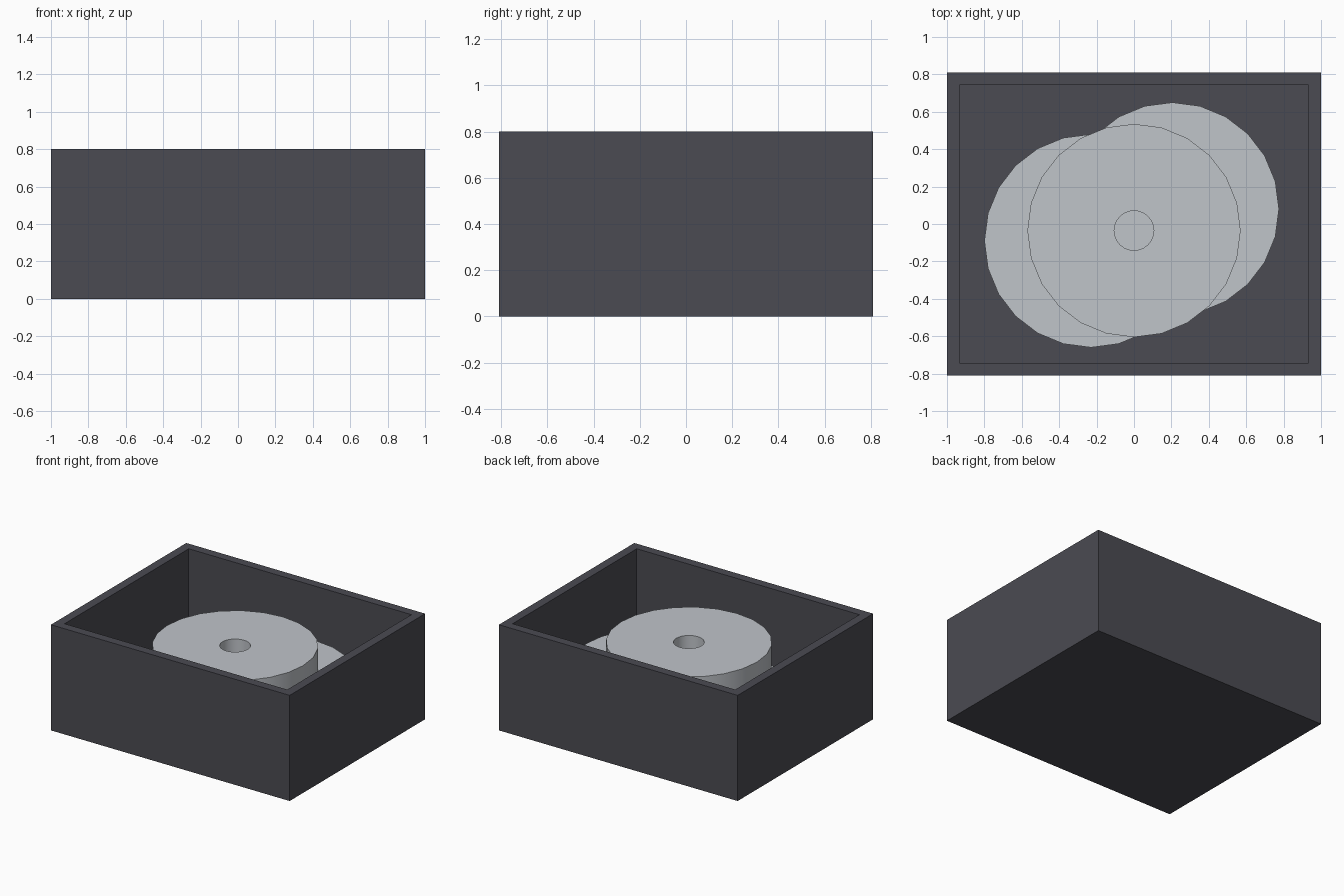
import bpy, bmesh
from mathutils import Matrix

cube = bpy.data.objects.get("Cube")
if cube:
    bpy.data.objects.remove(cube, do_unlink=True)


def material(name, rgb):
    mat = bpy.data.materials.new(name)
    mat.use_nodes = True
    mat.diffuse_color = (*rgb, 1)
    mat.node_tree.nodes["Principled BSDF"].inputs["Base Color"].default_value = (*rgb, 1)
    return mat


def finish(bm, name, mat):
    bmesh.ops.recalc_face_normals(bm, faces=bm.faces)
    mesh = bpy.data.meshes.new(name)
    bm.to_mesh(mesh)
    bm.free()
    mesh.materials.append(mat)
    obj = bpy.data.objects.new(name, mesh)
    bpy.context.collection.objects.link(obj)
    return obj


charcoal = material("charcoal", (0.07, 0.07, 0.085))
silver = material("light silver", (0.53, 0.555, 0.59))

LENGTH, WIDTH, HEIGHT = 2.0, 1.62, 0.8
WALL = 0.095
DISC_RADIUS, HOLE_RADIUS, SIDES = 0.57, 0.106, 24
THICKNESS = 0.173

# Open tray: inset the top of a block and push it down to the floor
bm = bmesh.new()
bmesh.ops.create_cube(bm, size=1, matrix=Matrix.Translation((0, 0, HEIGHT / 2))
                      @ Matrix.Diagonal((LENGTH, WIDTH, HEIGHT, 1)))
top = max(bm.faces, key=lambda f: f.calc_center_median().z)
bmesh.ops.inset_region(bm, faces=[top], thickness=WALL)
well = bmesh.ops.extrude_discrete_faces(bm, faces=[top])["faces"][0]
bmesh.ops.translate(bm, verts=well.verts, vec=(0, 0, WALL - HEIGHT))
finish(bm, "tray", charcoal)


def ring_disc(name, x, y, z):
    """Thick disc with a central hole, spun from its rectangular section."""
    bm = bmesh.new()
    section = [(HOLE_RADIUS, 0), (DISC_RADIUS, 0),
               (DISC_RADIUS, THICKNESS), (HOLE_RADIUS, THICKNESS)]
    verts = [bm.verts.new((r, 0, h)) for r, h in section]
    edges = [bm.edges.new((verts[i], verts[(i + 1) % 4])) for i in range(4)]
    bmesh.ops.spin(bm, geom=verts + edges, cent=(0, 0, 0), axis=(0, 0, 1),
                   angle=6.2831853, steps=SIDES, use_merge=True)
    bmesh.ops.remove_doubles(bm, verts=bm.verts, dist=0.0005)
    obj = finish(bm, name, silver)
    obj.location = (x, y, z)
    bpy.ops.object.select_all(action="DESELECT")
    obj.select_set(True)
    bpy.context.view_layer.objects.active = obj
    bpy.ops.object.shade_smooth_by_angle()


# Loose stack of discs on the tray floor
stack = [("bottom_disc", -0.23, -0.09), ("middle_disc", 0.205, 0.08),
         ("top_disc", 0, -0.035)]
for level, (name, x, y) in enumerate(stack):
    ring_disc(name, x, y, WALL + level * THICKNESS)
